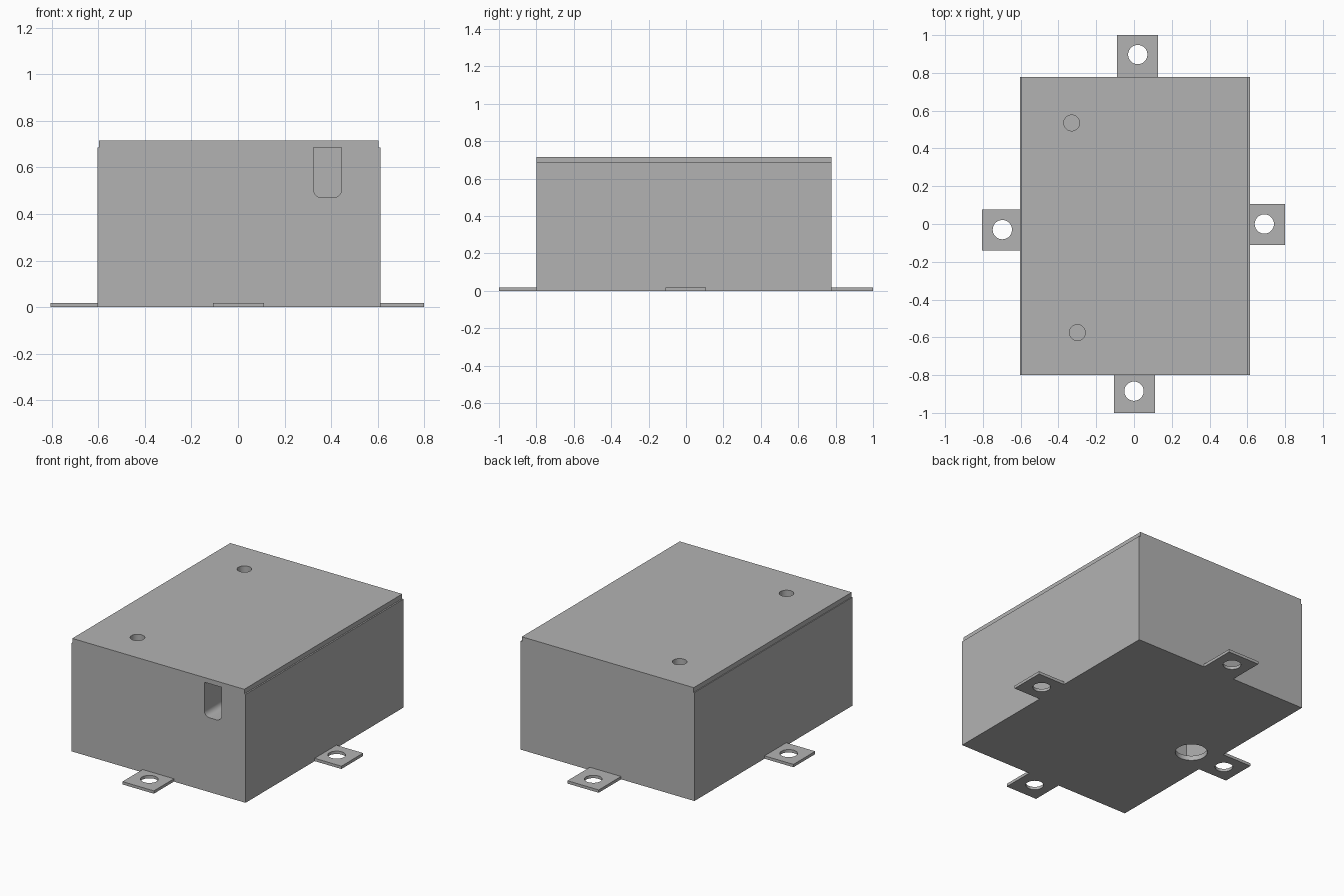
import bpy, bmesh, math
from mathutils import Vector

if "Cube" in bpy.data.objects:
    bpy.data.objects.remove(bpy.data.objects["Cube"], do_unlink=True)

grey = bpy.data.materials.new("plain_grey")
grey.use_nodes = True
grey.diffuse_color = (0.45, 0.45, 0.45, 1)
grey.node_tree.nodes["Principled BSDF"].inputs["Base Color"].default_value = (0.45, 0.45, 0.45, 1)


def finish(bm, name):
    mesh = bpy.data.meshes.new(name)
    bm.to_mesh(mesh)
    bm.free()
    mesh.materials.append(grey)
    obj = bpy.data.objects.new(name, mesh)
    bpy.context.collection.objects.link(obj)
    return obj


def box(name, x, y, z, bottom_radius=0):
    """Box from (min, max) ranges; optionally rounds the lower edges along y."""
    bm = bmesh.new()
    bmesh.ops.create_cube(bm, size=1)
    for v in bm.verts:
        v.co = Vector([r[0] if c < 0 else r[1] for c, r in zip(v.co, (x, y, z))])
    if bottom_radius:
        edges = [e for e in bm.edges
                 if all(v.co.z == min(w.co.z for w in bm.verts) for v in e.verts)
                 and abs(e.verts[0].co.y - e.verts[1].co.y) > 1e-4]
        bmesh.ops.bevel(bm, geom=edges, offset=bottom_radius, segments=8,
                        profile=0.5, affect='EDGES')
    return finish(bm, name)


def cylinder(name, x, y, radius, z):
    bm = bmesh.new()
    bmesh.ops.create_cone(bm, cap_ends=True, segments=48, radius1=radius,
                          radius2=radius, depth=z[1] - z[0])
    bmesh.ops.translate(bm, verts=bm.verts, vec=(x, y, (z[0] + z[1]) / 2))
    return finish(bm, name)


def cut(obj, cutters):
    """Apply boolean cuts, remove the cutters and smooth the round walls."""
    bpy.ops.object.select_all(action='DESELECT')
    bpy.context.view_layer.objects.active = obj
    obj.select_set(True)
    for cutter in cutters:
        cutter.hide_render = True
        mod = obj.modifiers.new("cut", 'BOOLEAN')
        mod.operation = 'DIFFERENCE'
        mod.solver = 'EXACT'
        mod.object = cutter
        bpy.ops.object.modifier_apply(modifier=mod.name)
        bpy.data.objects.remove(cutter, do_unlink=True)
    bpy.ops.object.shade_smooth_by_angle(angle=math.radians(30))


FRONT, BACK, SEAM, TOP = -0.80, 0.777, 0.685, 0.715
screws = [(-0.33, 0.535), (-0.30, -0.575)]


def screw_cutters():
    return [cylinder("screw_cutter", x, y, 0.042, (0.45, 0.8)) for x, y in screws]


# Enclosure with inner chamber, cable slot, floor hole and screw bores
body = box("enclosure_body", (-0.603, 0.613), (FRONT, BACK), (0, SEAM))
cut(body, [
    box("chamber_cutter", (-0.55, 0.55), (-0.19, 0.45), (0.03, 0.8)),
    box("slot_cutter", (0.325, 0.445), (-0.9, -0.1), (0.47, 0.8), 0.035),
    cylinder("floor_hole_cutter", -0.445, -0.02, 0.092, (-0.1, 0.1)),
] + screw_cutters())

# Lid, slightly narrower than the enclosure
lid = box("lid", (-0.598, 0.604), (FRONT, BACK), (SEAM, TOP))
cut(lid, screw_cutters())

# Mounting tabs with screw holes
tabs = {
    "front_tab": ((-0.107, 0.112), (-1.0, FRONT), (0, -0.885)),
    "back_tab": ((-0.09, 0.128), (BACK, 1.0), (0.02, 0.897)),
    "right_tab": ((-0.805, -0.603), (-0.14, 0.077), (-0.697, -0.03)),
    "left_tab": ((0.613, 0.80), (-0.11, 0.107), (0.69, 0)),
}
for name, (x, y, hole) in tabs.items():
    tab = box(name, x, y, (0, 0.018))
    cut(tab, [cylinder("tab_hole_cutter", *hole, 0.051, (-0.1, 0.1))])
